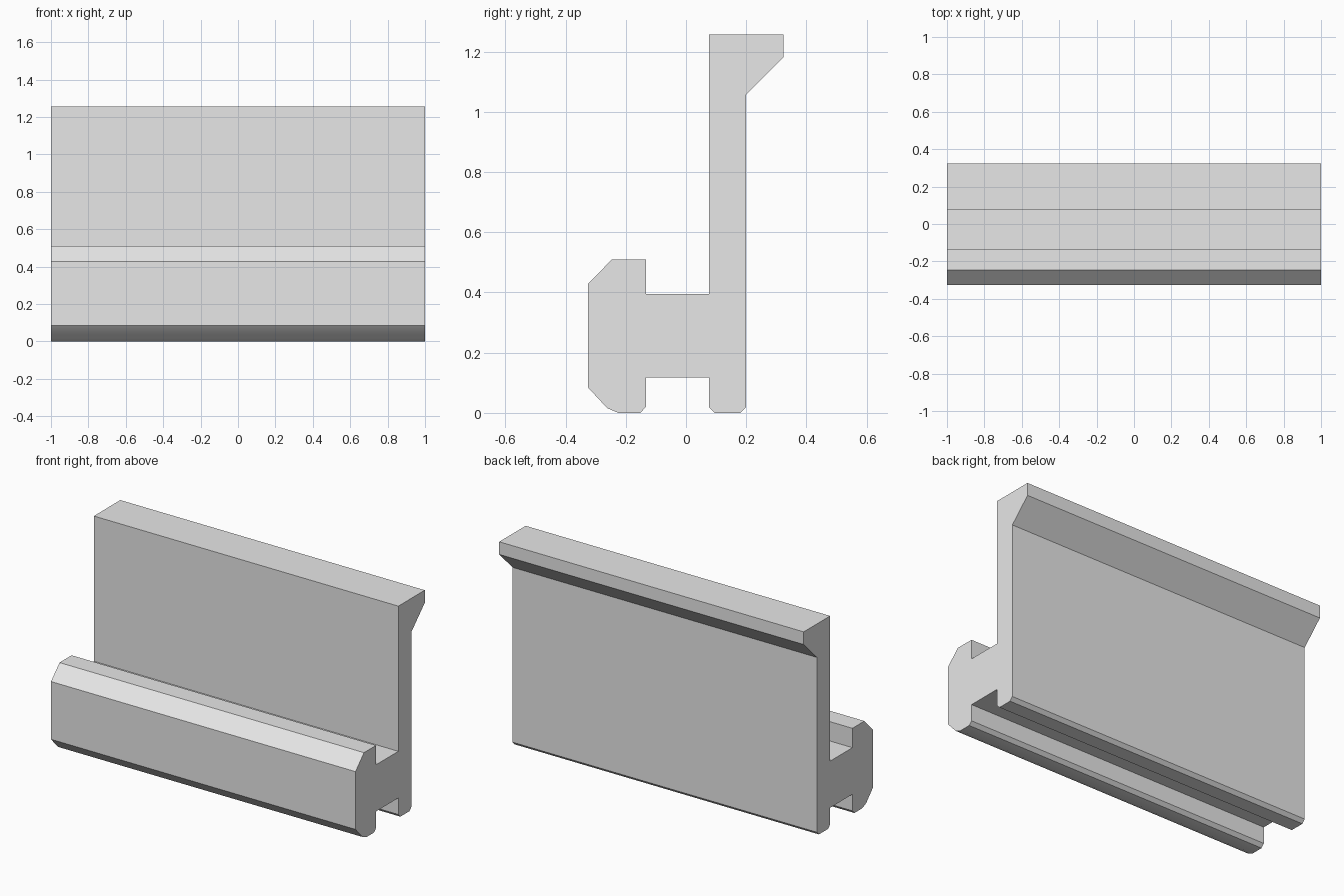
import bpy
import bmesh
import math

if "Cube" in bpy.data.objects:
    bpy.data.objects.remove(bpy.data.objects["Cube"])

# Plain grey material
grey = bpy.data.materials.new("light grey")
grey.diffuse_color = (0.8, 0.8, 0.8, 1.0)
grey.use_nodes = True
grey.node_tree.nodes["Principled BSDF"].inputs["Base Color"].default_value = grey.diffuse_color

# Cross-section (y, z), counter-clockwise as seen from +x
profile = [
    # front lip: foot and bevelled nose
    (-0.133, 0.118), (-0.133, 0.02), (-0.152, 0.0), (-0.225, 0.0),
    (-0.262, 0.016), (-0.326, 0.085), (-0.326, 0.428), (-0.246, 0.51),
    (-0.133, 0.51),
    # upper channel and tall back wall
    (-0.133, 0.395), (0.076, 0.395), (0.076, 1.257),
    # hooked top edge
    (0.324, 1.257), (0.324, 1.182), (0.2, 1.058),
    # rear foot and lower channel
    (0.2, 0.02), (0.181, 0.0), (0.095, 0.0), (0.076, 0.02), (0.076, 0.118),
]


def extrude_profile(name, points, half_length):
    """Extrude a closed (y, z) outline along x."""
    bm = bmesh.new()
    face = bm.faces.new([bm.verts.new((-half_length, y, z)) for y, z in points])
    result = bmesh.ops.extrude_face_region(bm, geom=[face], use_keep_orig=True)
    verts = [g for g in result["geom"] if isinstance(g, bmesh.types.BMVert)]
    bmesh.ops.translate(bm, verts=verts, vec=(2 * half_length, 0, 0))
    bmesh.ops.recalc_face_normals(bm, faces=bm.faces[:])
    mesh = bpy.data.meshes.new(name)
    bm.to_mesh(mesh)
    bm.free()
    mesh.materials.append(grey)
    obj = bpy.data.objects.new(name, mesh)
    bpy.context.collection.objects.link(obj)
    return obj


# Hooked rail
rail = extrude_profile("hooked_rail", profile, 1.0)
bpy.context.view_layer.objects.active = rail
rail.select_set(True)
bpy.ops.object.shade_smooth_by_angle(angle=math.radians(30))
